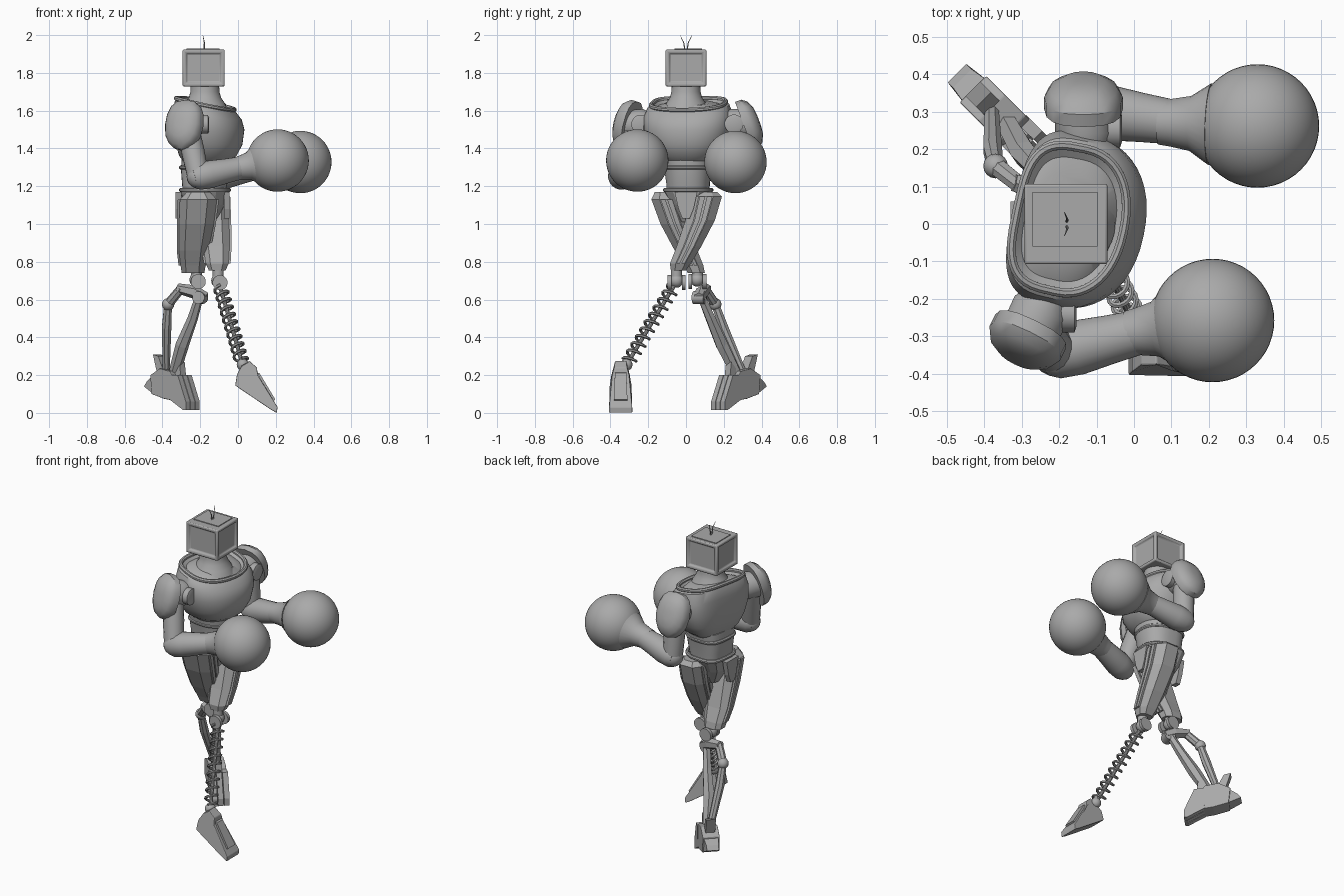
import bpy, bmesh, math
from mathutils import Vector, Matrix

old = bpy.data.objects.get("Cube")
if old:
    bpy.data.objects.remove(old, do_unlink=True)

grey = bpy.data.materials.new("plain grey")
grey.use_nodes = True
grey.diffuse_color = (0.4, 0.4, 0.4, 1)
grey.node_tree.nodes["Principled BSDF"].inputs["Base Color"].default_value = (0.4, 0.4, 0.4, 1)
V = Vector


def finish(name, bm, smooth=True, bevel=0.0):
    bmesh.ops.recalc_face_normals(bm, faces=bm.faces)
    me = bpy.data.meshes.new(name)
    bm.to_mesh(me)
    bm.free()
    ob = bpy.data.objects.new(name, me)
    bpy.context.collection.objects.link(ob)
    me.materials.append(grey)
    if bevel:
        m = ob.modifiers.new("bevel", 'BEVEL')
        m.width, m.segments = bevel, 2
    if smooth:
        bpy.ops.object.select_all(action='DESELECT')
        ob.select_set(True)
        bpy.context.view_layer.objects.active = ob
        bpy.ops.object.shade_smooth_by_angle(angle=math.radians(35))
    return ob


def loft(name, rings, smooth=True, closed=False, bevel=0.0):
    """Skin a list of point rings; cap the ends unless closed."""
    bm = bmesh.new()
    vs = [[bm.verts.new(p) for p in r] for r in rings]
    n = len(rings[0])
    for k in range(len(vs) if closed else len(vs) - 1):
        a, b = vs[k], vs[(k + 1) % len(vs)]
        for i in range(n):
            j = (i + 1) % n
            bm.faces.new((a[i], a[j], b[j], b[i]))
    if not closed:
        bm.faces.new(vs[0])
        bm.faces.new(vs[-1])
    return finish(name, bm, smooth, bevel)


def circle(c, u, v, ru, rv, n, phase=0.0):
    return [c + u * ru * math.cos(2 * math.pi * (i + phase) / n)
            + v * rv * math.sin(2 * math.pi * (i + phase) / n) for i in range(n)]


def limb(name, pts, radii, n=20, flat=1.0, smooth=True, closed=False):
    """Tube through points with a radius at each; flat squeezes it sideways."""
    pts = [V(p) for p in pts]
    rings, m = [], len(pts)
    for k, p in enumerate(pts):
        if closed:
            t = pts[(k + 1) % m] - pts[k - 1]
        else:
            t = pts[min(k + 1, m - 1)] - pts[max(k - 1, 0)]
        t.normalize()
        ref = V((0, 0, 1)) if abs(t.z) < 0.9 else V((1, 0, 0))
        u = t.cross(ref).normalized()
        r = radii[k] if isinstance(radii, (list, tuple)) else radii
        rings.append(circle(p, u, t.cross(u), r * flat, r, n, 0.5))
    return loft(name, rings, smooth, closed)


def ball(name, c, r, seg=32):
    bm = bmesh.new()
    bmesh.ops.create_uvsphere(bm, u_segments=seg, v_segments=seg // 2, radius=r,
                              matrix=Matrix.Translation(c))
    return finish(name, bm)


def extrude(name, profile, origin, u, v, w, widths, bevel=0.0):
    """Flat profile in the u-v plane, given half thickness per point along w."""
    a = [origin + u * p[0] + v * p[1] - w * h for p, h in zip(profile, widths)]
    b = [origin + u * p[0] + v * p[1] + w * h for p, h in zip(profile, widths)]
    return loft(name, [a, b], False, bevel=bevel)


TWIST = Matrix.Rotation(math.radians(-12), 3, 'Z')


def body_ring(z, front, back, half, tilt=0.0, n=48, turn=TWIST, cx=-0.17):
    """D-shaped section: round in front, squarer behind."""
    out = []
    for i in range(n):
        c, s = math.cos(2 * math.pi * i / n), math.sin(2 * math.pi * i / n)
        e = 0.9 if c > 0 else 0.6
        x = math.copysign(abs(c) ** e, c) * (front if c > 0 else back)
        y = math.copysign(abs(s) ** e, s) * half
        out.append(turn @ V((x, y, 0)) + V((cx, 0.01, z - tilt * x)))
    return out


# Torso
loft("chest", [body_ring(*r) for r in (
    (1.33, 0.12, 0.11, 0.13), (1.36, 0.16, 0.13, 0.17), (1.42, 0.19, 0.145, 0.21),
    (1.5, 0.2, 0.155, 0.235), (1.57, 0.185, 0.155, 0.235, 0.1),
    (1.62, 0.155, 0.15, 0.215, 0.2), (1.635, 0.14, 0.14, 0.19, 0.22),
    (1.62, 0.12, 0.12, 0.165, 0.22), (1.64, 0.095, 0.1, 0.12, 0.15))])
limb("collar", body_ring(1.635, 0.145, 0.145, 0.195, 0.22), 0.013, 8, closed=True)
loft("neck", [circle(V((-0.175, 0, z)), V((1, 0, 0)), V((0, 1, 0)), r, r, 32) for z, r in
     ((1.6, 0.125), (1.64, 0.105), (1.67, 0.085), (1.7, 0.077), (1.735, 0.075))])
HALF = Matrix.Rotation(math.radians(-5), 3, 'Z')
loft("abdomen", [body_ring(*r, 0, 32, HALF) for r in (
    (1.16, 0.1, 0.12, 0.11), (1.22, 0.115, 0.125, 0.115), (1.29, 0.125, 0.13, 0.125),
    (1.35, 0.13, 0.125, 0.135))])
for z in (1.3, 1.18):
    limb("waist_band", body_ring(z, 0.122, 0.13, 0.122, 0, 32, HALF), 0.011, 8, closed=True)

# Pelvis with front and rear shields
loft("pelvis", [body_ring(z, f, b, h, 0, 12, HALF) for z, f, b, h in (
    (1.01, 0.05, 0.07, 0.045), (1.1, 0.1, 0.12, 0.09), (1.17, 0.12, 0.135, 0.13))], False)
for side, off in (("front", -0.06), ("rear", -0.315)):
    extrude(side + "_shield", [(-0.06, 1.17), (0.06, 1.17), (0.04, 1.08), (0.02, 1.03),
            (-0.02, 1.03), (-0.04, 1.08)], V((off, 0, 0)), V((0, 1, 0)), V((0, 0, 1)),
            V((1, 0, 0)), [0.015] * 6)

# Head: bevelled box with a stepped screen on each side
bm = bmesh.new()
bmesh.ops.create_cube(bm, size=1, matrix=Matrix.Translation((-0.182, 0, 1.826))
                      @ Matrix.Diagonal((0.222, 0.215, 0.195, 1)))
bm.normal_update()
sides = [f for f in bm.faces if abs(f.normal.z) < 0.5]
bmesh.ops.inset_individual(bm, faces=sides, thickness=0.026, depth=0)
bmesh.ops.inset_individual(bm, faces=sides, thickness=0.007, depth=-0.012)
finish("head", bm, bevel=0.006)
extrude("head_top_plate", [(-0.09, -0.06), (0.085, -0.06), (0.085, 0.085), (-0.09, 0.085)],
        V((-0.182, 0, 1.924)), V((1, 0, 0)), V((0, 1, 0)), V((0, 0, 1)), [0.004] * 4)
for s in (1, -1):
    limb("antenna", [(-0.18, s * 0.006, 1.92), (-0.178, s * 0.012, 1.96),
                     (-0.186, s * 0.032, 2.0)], [0.004, 0.003, 0.001], 6)


def arm(side, shoulder, pad, normal, elbow, wrist, glove):
    shoulder, pad, elbow, wrist, glove = map(V, (shoulder, pad, elbow, wrist, glove))
    # Shoulder joint drum and its front hub
    limb(side + "_shoulder_drum", [shoulder, shoulder.lerp(pad, 0.3), shoulder.lerp(pad, 0.9)],
         [0.06, 0.08, 0.078], 24)
    hub = shoulder.lerp(pad, 0.4)
    limb(side + "_shoulder_hub", [hub, hub + V((0.095, 0, 0)), hub + V((0.1, 0, 0))],
         [0.05, 0.05, 0.035], 20)
    # Domed shield over the shoulder
    w = V(normal).normalized()
    u = V((0, 0, 1)).cross(w).normalized()
    v = w.cross(u)
    rings = []
    for d, k in ((-0.03, 0.86), (-0.03, 1), (0.005, 1), (0.03, 0.86), (0.05, 0.55), (0.055, 0.2)):
        ring = []
        for i in range(16):
            a = 2 * math.pi * i / 16
            c, s = math.cos(a), math.sin(a)
            wide = 0.105 * (1 if s > 0 else 1 - 0.25 * s * s)
            ring.append(pad + w * d + u * k * wide * math.copysign(abs(c) ** 0.75, c)
                        + v * k * 0.135 * math.copysign(abs(s) ** 0.85, s))
        rings.append(ring)
    loft(side + "_shoulder_shield", rings)
    # Upper arm, elbow, forearm, cuff and round glove
    top = shoulder.lerp(pad, 0.65)
    limb(side + "_upper_arm", [top, top.lerp(elbow, 0.5), elbow], [0.06, 0.062, 0.058], 16)
    ball(side + "_elbow", elbow, 0.062, 20)
    limb(side + "_forearm", [elbow.lerp(wrist, t) for t in (-0.12, 0, 0.25, 0.6, 0.95)],
         [0.055, 0.07, 0.074, 0.066, 0.06], 20)
    limb(side + "_cuff", [wrist.lerp(glove, t) for t in (-0.25, -0.1, 0.15, 0.4)],
         [0.06, 0.064, 0.074, 0.11], 28)
    ball(side + "_glove", glove, 0.165, 48)


arm("left", (-0.13, 0.2, 1.53), (-0.135, 0.335, 1.53), (0, 0.93, 0.35),
    (-0.12, 0.305, 1.25), (0.12, 0.27, 1.3), (0.33, 0.262, 1.328))
arm("right", (-0.23, -0.19, 1.53), (-0.29, -0.315, 1.525), (-0.42, -0.86, 0.25),
    (-0.21, -0.345, 1.25), (0.03, -0.285, 1.3), (0.21, -0.258, 1.336))


def thigh(side, rows):
    """Eight-sided armour lofted through (z, x, y, depth, width) rows."""
    rings = []
    for z, x, y, d, w in rows:
        o = [(1, -0.45), (1, 0.45), (0.5, 1), (-0.6, 1), (-1, 0.5), (-1, -0.5), (-0.6, -1), (0.5, -1)]
        rings.append([V((x + a * d, y + b * w, z)) for a, b in o])
    loft(side + "_thigh", rings, False)
    # Raised strips on the front and back
    for s in (1, -1):
        for lane in (-0.22, 0.24):
            strip = [circle(V((x + s * (d + 0.001), y + lane * w, z)), V((1, 0, 0)),
                            V((0, 1, 0)), 0.014, 0.17 * w * 1.4, 4, 0.5)
                     for z, x, y, d, w in rows[1:-1]]
            loft(side + "_thigh_strip", strip, False)


thigh("left", [(1.17, -0.13, 0.11, 0.05, 0.055), (1.145, -0.13, 0.105, 0.078, 0.085),
               (1.02, -0.125, 0.075, 0.078, 0.078), (0.88, -0.115, 0.015, 0.07, 0.065),
               (0.79, -0.11, -0.03, 0.06, 0.055), (0.755, -0.11, -0.04, 0.045, 0.04)])
thigh("right", [(1.17, -0.21, -0.115, 0.06, 0.05), (1.13, -0.21, -0.105, 0.098, 0.078),
                (1.0, -0.22, -0.06, 0.092, 0.075), (0.86, -0.235, 0.0, 0.078, 0.06),
                (0.78, -0.238, 0.04, 0.066, 0.052), (0.74, -0.238, 0.055, 0.06, 0.045)])

# Knee joints
for side, c in (("left", V((-0.105, -0.05, 0.7))), ("right", V((-0.22, 0.06, 0.705)))):
    limb(side + "_knee_pin", [c + V((0, 0, 0.07)), c], 0.03, 12)
    ball(side + "_knee_ball", c, 0.037, 20)
    for s in (1, -1):
        limb(side + "_knee_disc", [c + V((0.01, s * 0.028, -0.01)), c + V((0.01, s * 0.048, -0.01))],
             0.04, 16)

# Spring shin around a thin rod
top, end = V((-0.095, -0.065, 0.67)), V((0.025, -0.315, 0.255))
axis = (end - top).normalized()
u = axis.cross(V((1, 0, 0))).normalized()
v = axis.cross(u)
limb("spring_rod", [top, end], 0.011, 10)
turns, steps = 10, 16
limb("spring_coil", [top.lerp(end, 0.02 + 0.94 * i / (turns * steps))
     + (u * math.cos(2 * math.pi * i / steps) + v * math.sin(2 * math.pi * i / steps)) * 0.034
     for i in range(turns * steps + 1)], 0.008, 6)

# Foot under the spring, toe pointing down
X, Y, Z = V((1, 0, 0)), V((0, 1, 0)), V((0, 0, 1))
extrude("left_foot", [(0.02, 0.25), (0.06, 0.275), (0.1, 0.24), (0.105, 0.2), (0.21, 0.03),
        (0.205, 0.0), (0.17, 0.02), (-0.015, 0.145), (-0.005, 0.205)], V((0, -0.346, 0)),
        X, Z, Y, [0.03, 0.03, 0.035, 0.045, 0.062, 0.062, 0.062, 0.058, 0.05], 0.004)
extrude("left_instep_plate", [(0.1, 0.215), (0.114, 0.21), (0.198, 0.07), (0.18, 0.06)],
        V((0, -0.346, 0)), X, Z, Y, [0.03, 0.03, 0.036, 0.036])
ball("left_ankle", end, 0.032, 16)

# Linkage shin: bracket, front strut, rear rod
limb("right_knee_bracket", [(-0.17, 0.07, 0.61), (-0.23, 0.085, 0.64), (-0.32, 0.11, 0.66)],
     [0.028, 0.036, 0.026], 6, smooth=False)
limb("right_upper_link", [(-0.3, 0.1, 0.66), (-0.37, 0.155, 0.575)], [0.024, 0.026], 8, smooth=False)
ball("right_link_joint", V((-0.37, 0.155, 0.575)), 0.033, 16)
limb("right_rear_rod", [(-0.37, 0.155, 0.575), (-0.378, 0.2, 0.45), (-0.38, 0.3, 0.22)],
     [0.022, 0.027, 0.02], 8, smooth=False)
limb("right_front_strut", [(-0.2, 0.075, 0.63), (-0.24, 0.13, 0.5), (-0.295, 0.19, 0.36),
                           (-0.34, 0.27, 0.2)], [0.022, 0.028, 0.036, 0.03], 6, smooth=False)
limb("right_strut_hub", [(-0.21, 0.04, 0.61), (-0.19, 0.1, 0.61)], 0.034, 14)

# Rear foot, aimed diagonally, with split toes and a heel spur
fwd, across = V((1, -1, 0)).normalized(), V((1, 1, 0)).normalized()
base = V((-0.36, 0.29, 0))
extrude("right_foot", [(-0.09, 0.1), (-0.1, 0.2), (-0.03, 0.235), (0.05, 0.22), (0.1, 0.15),
        (0.11, 0.06), (0.0, 0.075)], base, fwd, Z, across, [0.05] * 7, 0.004)
extrude("right_heel_fin", [(-0.06, 0.18), (-0.1, 0.31), (-0.06, 0.3), (-0.01, 0.2)],
        base, fwd, Z, across, [0.028] * 4)
extrude("right_heel_spur", [(-0.08, 0.1), (-0.16, 0.14), (-0.14, 0.165), (-0.08, 0.2)],
        base, fwd, Z, across, [0.045, 0.035, 0.035, 0.045])
for s in (-1, 0, 1):
    extrude("right_toe", [(0.05, 0.07), (0.06, 0.2), (0.11, 0.2), (0.17, 0.06), (0.17, 0.015),
            (0.15, 0.015)], base + across * s * 0.036, fwd, Z, across, [0.016] * 6)
extrude("right_ankle_fin", [(0.02, 0.2), (0.09, 0.27), (0.1, 0.2)], base, fwd, Z, across, [0.02] * 3)
